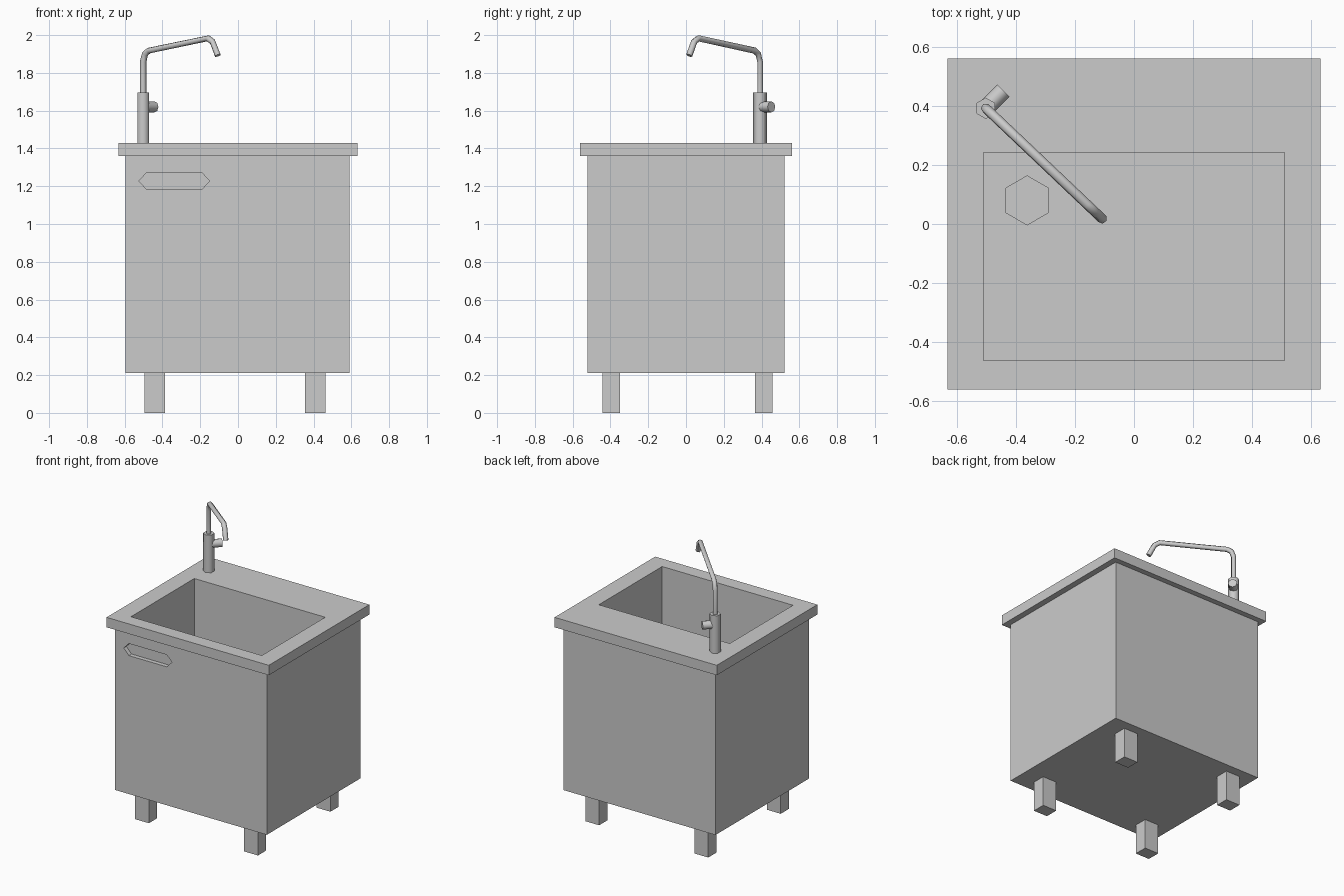
import bpy, bmesh, math
from mathutils import Vector

if "Cube" in bpy.data.objects:
    bpy.data.objects.remove(bpy.data.objects["Cube"])


def mesh_object(name, bm):
    bmesh.ops.recalc_face_normals(bm, faces=bm.faces[:])
    mesh = bpy.data.meshes.new(name)
    bm.to_mesh(mesh)
    bm.free()
    obj = bpy.data.objects.new(name, mesh)
    bpy.context.collection.objects.link(obj)
    return obj


def prism(name, points, offset):
    """Extrude a flat outline along an offset vector."""
    bm = bmesh.new()
    face = bm.faces.new([bm.verts.new(p) for p in points])
    new = bmesh.ops.extrude_face_region(bm, geom=[face])["geom"]
    bmesh.ops.translate(bm, vec=Vector(offset),
                        verts=[v for v in new if isinstance(v, bmesh.types.BMVert)])
    return mesh_object(name, bm)


def box(name, x0, x1, y0, y1, z0, z1):
    return prism(name, [(x0, y0, z0), (x1, y0, z0), (x1, y1, z0), (x0, y1, z0)],
                 (0, 0, z1 - z0))


def cut(target, cutter):
    mod = target.modifiers.new("cut", 'BOOLEAN')
    mod.operation = 'DIFFERENCE'
    mod.solver = 'EXACT'
    mod.object = cutter
    cutter.hide_render = True
    cutter.hide_set(True)


def smooth(obj, angle):
    bpy.ops.object.select_all(action='DESELECT')
    obj.select_set(True)
    bpy.context.view_layer.objects.active = obj
    bpy.ops.object.shade_smooth_by_angle(angle=math.radians(angle))


def rod(name, start, end, radius, sides):
    """Low-poly cylinder between two points."""
    start, end = Vector(start), Vector(end)
    axis = end - start
    bpy.ops.mesh.primitive_cylinder_add(
        vertices=sides, radius=radius, depth=axis.length, location=(start + end) / 2,
        rotation=axis.to_track_quat('Z', 'Y').to_euler())
    obj = bpy.context.object
    obj.name = name
    smooth(obj, 65)
    return obj


# Cabinet and worktop
cabinet = box("cabinet", -0.595, 0.59, -0.522, 0.522, 0.21, 1.36)
worktop = box("worktop", -0.632, 0.632, -0.56, 0.56, 1.36, 1.43)

# Basin sunk through the worktop into the cabinet
basin_floor = 1.0
basin = box("basin_cutter", -0.51, 0.51, -0.463, 0.242, basin_floor, 1.5)
cut(worktop, basin)
cut(cabinet, basin)

# Hexagonal drain in the basin floor
hexagon = [(-0.362 + 0.083 * math.sin(i * math.pi / 3),
            0.08 + 0.083 * math.cos(i * math.pi / 3), basin_floor - 0.03) for i in range(6)]
cut(cabinet, prism("drain_cutter", hexagon, (0, 0, 0.06)))

# Recessed grip with pointed ends
grip = [(-0.525, 1.228), (-0.485, 1.185), (-0.19, 1.185),
        (-0.15, 1.228), (-0.19, 1.27), (-0.485, 1.27)]
cut(cabinet, prism("grip_cutter", [(x, -0.60, z) for x, z in grip], (0, 0.108, 0)))

# Legs
for side, x in (("left", -0.44), ("right", 0.41)):
    for end, y in (("front", -0.395), ("back", 0.412)):
        box(f"{end}_{side}_leg", x - 0.054, x + 0.054, y - 0.046, y + 0.046, 0, 0.21)

# Tap body and knob
tx, ty = -0.502, 0.392
rod("tap_body", (tx, ty, 1.43), (tx, ty, 1.695), 0.036, 6)
rod("tap_knob", (tx, ty, 1.62), (-0.442, 0.452, 1.62), 0.029, 8)

# Spout: (reach along the diagonal, height)
path = [(0, 1.68), (0, 1.86), (0.025, 1.90), (0.075, 1.918),
        (0.87, 1.983), (0.93, 1.965), (1, 1.892)]
curve = bpy.data.curves.new("spout", 'CURVE')
curve.dimensions = '3D'
curve.bevel_depth = 0.017
curve.bevel_resolution = 1
curve.use_fill_caps = True
spline = curve.splines.new('POLY')
spline.points.add(len(path) - 1)
for p, (s, z) in zip(spline.points, path):
    p.co = (tx + 0.395 * s, ty - 0.375 * s, z, 1)
spout = bpy.data.objects.new("spout", curve)
bpy.context.collection.objects.link(spout)
